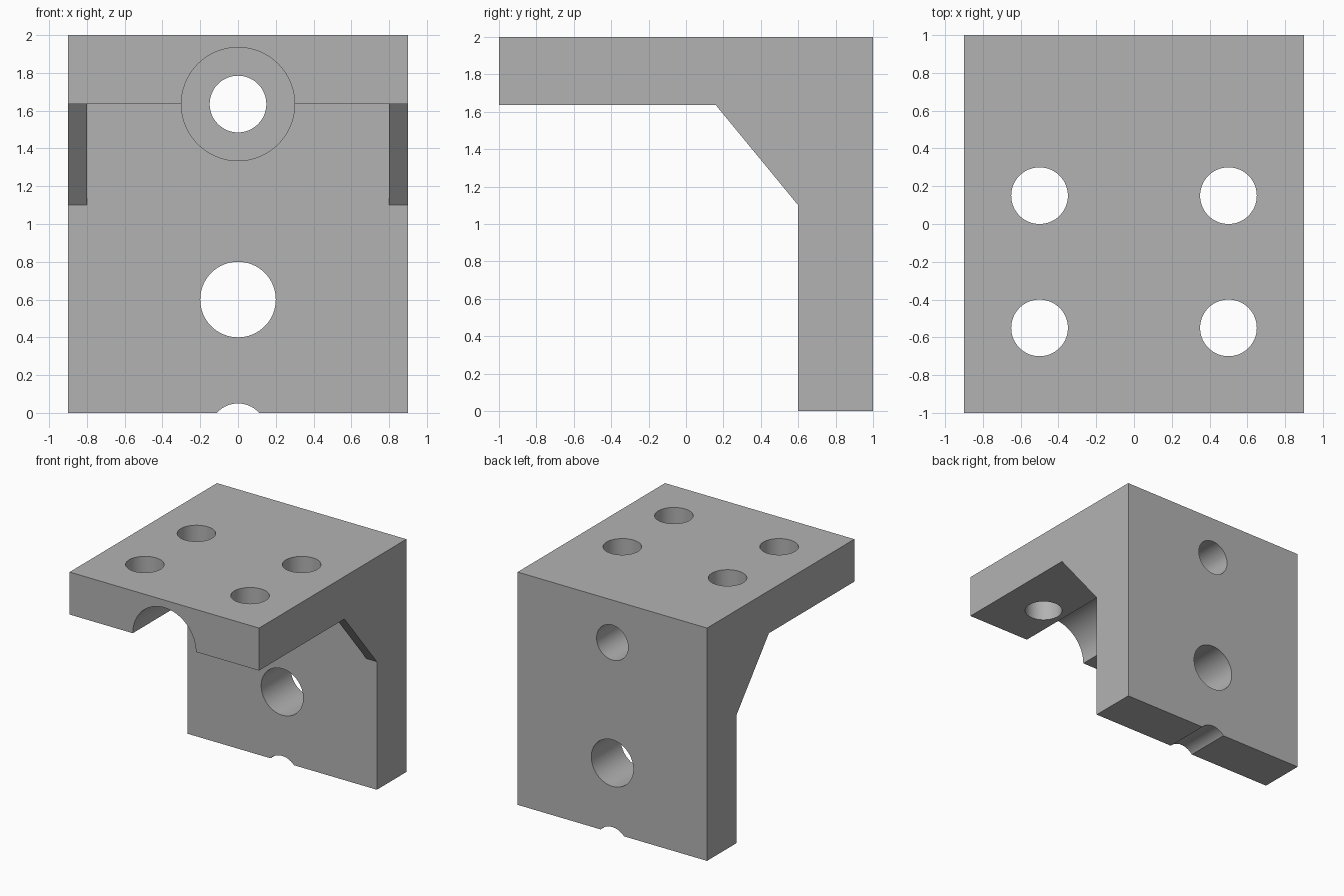
import bpy
import bmesh
import math
from mathutils import Matrix

cube = bpy.data.objects.get("Cube")
if cube:
    bpy.data.objects.remove(cube, do_unlink=True)

HALF_W = 0.9       # half width of the bracket
SHELF_Z = 1.635    # underside of the top plate
WALL_Y = 0.6       # front face of the back plate

grey = bpy.data.materials.new("plain_grey")
grey.use_nodes = True
colour = (0.45, 0.45, 0.45, 1)
grey.diffuse_color = colour
grey.node_tree.nodes["Principled BSDF"].inputs["Base Color"].default_value = colour


def add_object(name, bm):
    bmesh.ops.recalc_face_normals(bm, faces=bm.faces)
    mesh = bpy.data.meshes.new(name)
    bm.to_mesh(mesh)
    bm.free()
    mesh.materials.append(grey)
    obj = bpy.data.objects.new(name, mesh)
    bpy.context.collection.objects.link(obj)
    return obj


def extrude_profile(name, points, half_width):
    """Extrude a (y, z) outline across x."""
    bm = bmesh.new()
    face = bm.faces.new([bm.verts.new((-half_width, y, z)) for y, z in points])
    side = bmesh.ops.extrude_face_region(bm, geom=[face])
    verts = [v for v in side["geom"] if isinstance(v, bmesh.types.BMVert)]
    bmesh.ops.translate(bm, verts=verts, vec=(2 * half_width, 0, 0))
    return add_object(name, bm)


def rod(name, radius, length, centre, along_y):
    bm = bmesh.new()
    turn = Matrix.Rotation(math.pi / 2 if along_y else 0, 4, 'X')
    bmesh.ops.create_cone(bm, cap_ends=True, segments=64, radius1=radius,
                          radius2=radius, depth=length,
                          matrix=Matrix.Translation(centre) @ turn)
    return add_object(name, bm)


def cut(target, cutter):
    cutter.hide_render = True
    mod = target.modifiers.new("cut", 'BOOLEAN')
    mod.operation = 'DIFFERENCE'
    mod.solver = 'EXACT'
    mod.object = cutter
    bpy.context.view_layer.objects.active = target
    bpy.ops.object.modifier_apply(modifier=mod.name)
    bpy.data.objects.remove(cutter, do_unlink=True)


# Angle bracket with a sloped inner corner
bracket = extrude_profile("angle_bracket", [
    (-1, 2), (1, 2), (1, 0), (WALL_Y, 0), (WALL_Y, 1.1),
    (0.16, SHELF_Z), (-1, SHELF_Z)], HALF_W)

# Clear the middle of the corner, leaving a thin gusset at each side
cut(bracket, extrude_profile("gusset_gap", [
    (-0.5, SHELF_Z), (WALL_Y, SHELF_Z), (WALL_Y, 0.8), (-0.5, 0.8)], 0.8))

# Wide channel under the top plate, sunk slightly into the back plate
cut(bracket, rod("channel", 0.3, 1.85, (0, -0.275, SHELF_Z), True))

# Back plate holes: upper hole, large lower hole, notch in the bottom edge
for radius, z in ((0.15, SHELF_Z), (0.2, 0.6), (0.15, -0.1)):
    cut(bracket, rod("back_hole", radius, 1.2, (0, 0.8, z), True))

# Four vertical holes in the top plate
for x in (-0.5, 0.5):
    for y in (-0.55, 0.15):
        cut(bracket, rod("top_hole", 0.15, 0.8, (x, y, 1.85), False))

bpy.ops.object.select_all(action='DESELECT')
bracket.select_set(True)
bpy.context.view_layer.objects.active = bracket
bpy.ops.object.shade_smooth_by_angle(angle=math.radians(30))
